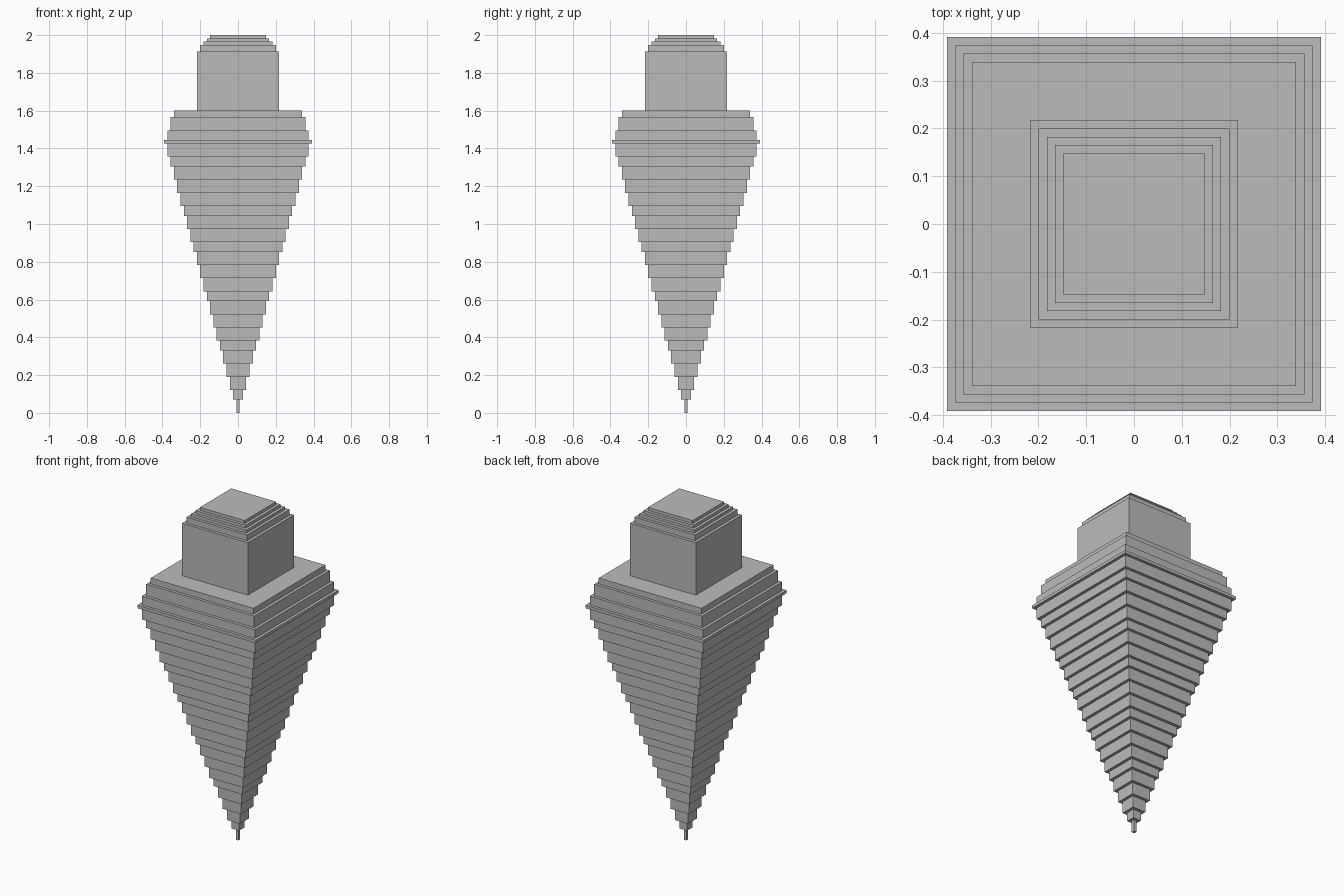
import bpy
import bmesh

cube = bpy.data.objects.get("Cube")
if cube:
    bpy.data.objects.remove(cube, do_unlink=True)

UNIT = 2 / 115  # the whole tower is laid out on a grid of 115 layers

stone = bpy.data.materials.new("grey_stone")
stone.use_nodes = True
stone.diffuse_color = (0.5, 0.5, 0.5, 1)
stone.node_tree.nodes["Principled BSDF"].inputs["Base Color"].default_value = (0.5, 0.5, 0.5, 1)


def stepped_part(name, base, tiers):
    """Stack square tiers (width, height in grid units) as one closed shell; return the top layer."""
    bm = bmesh.new()
    rings, z = [], base
    for width, height in tiers:
        h = width * UNIT / 2
        for level in (z, z + height):
            rings.append([bm.verts.new((sx * h, sy * h, level * UNIT))
                          for sx, sy in ((-1, -1), (1, -1), (1, 1), (-1, 1))])
        z += height
    for low, high in zip(rings, rings[1:]):
        for i in range(4):
            j = (i + 1) % 4
            bm.faces.new((low[i], low[j], high[j], high[i]))
    bm.faces.new(rings[0][::-1])
    bm.faces.new(rings[-1])
    mesh = bpy.data.meshes.new(name)
    bm.to_mesh(mesh)
    bm.free()
    mesh.materials.append(stone)
    bpy.context.collection.objects.link(bpy.data.objects.new(name, mesh))
    return z


# Tiers of the inverted pyramid: each is two units wider than the one below
body_heights = [int(c) for c in "344434443444344344434"]
body = [(3 + 2 * i, h) for i, h in enumerate(body_heights)]

# Parts from the tip upward, each starting where the last one ended
parts = [
    ("tip", [(1, 4)]),
    ("inverted_pyramid", body),
    ("rim", [(45, 1)]),
    ("shoulder", [(43, 3), (41, 4), (39, 2)]),
    ("head_block", [(25, 18)]),
    ("stepped_cap", [(23, 2), (21, 1), (19, 1), (17, 1)]),
]
layer = 0
for part_name, part_tiers in parts:
    layer = stepped_part(part_name, layer, part_tiers)
